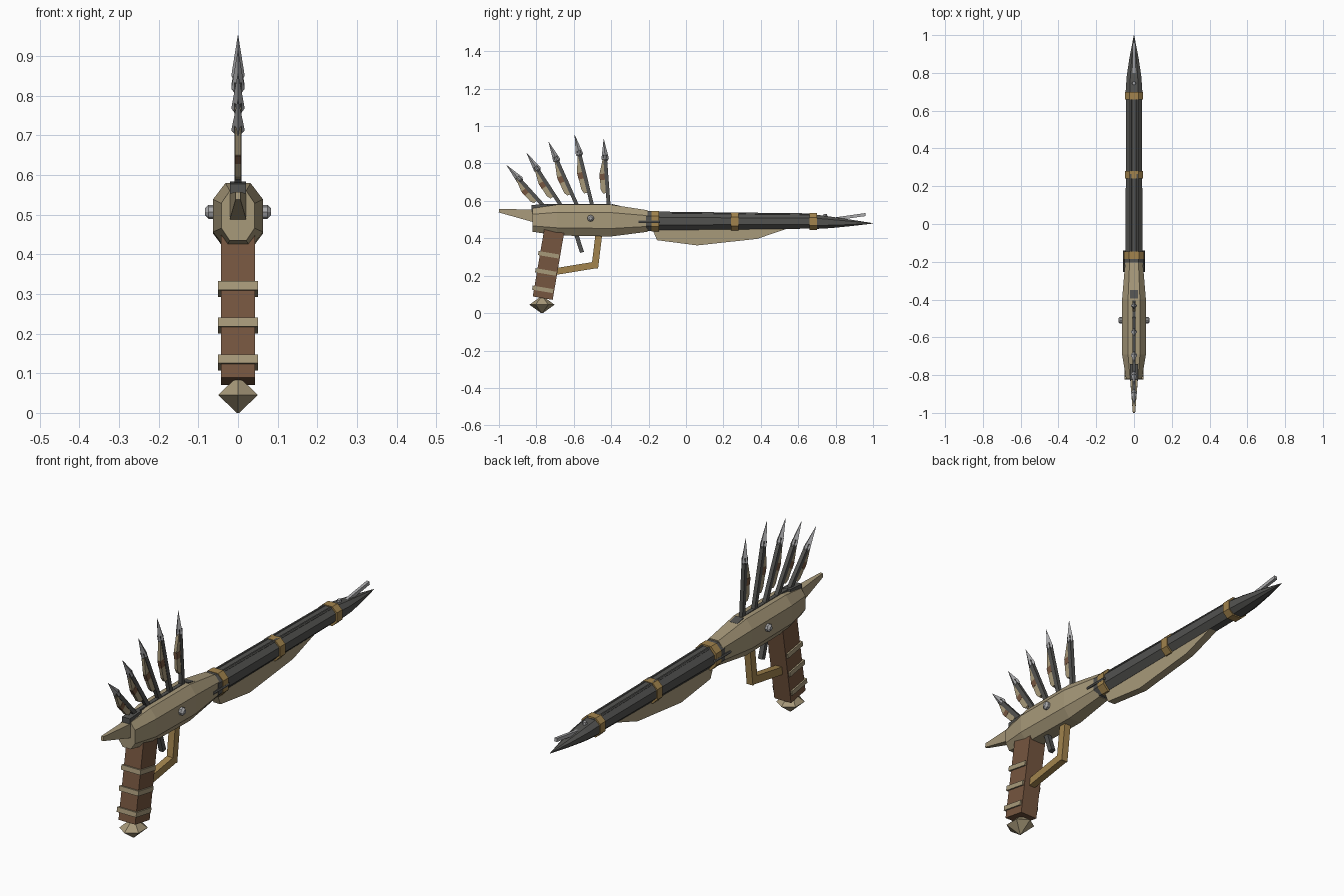
import bpy, math
from mathutils import Vector

if "Cube" in bpy.data.objects:
    bpy.data.objects.remove(bpy.data.objects["Cube"])


def material(name, rgb):
    m = bpy.data.materials.new(name)
    m.diffuse_color = (*rgb, 1)
    m.use_nodes = True
    m.node_tree.nodes["Principled BSDF"].inputs["Base Color"].default_value = m.diffuse_color
    return m


TAN = material("bone_tan", (0.39, 0.32, 0.195))
BROWN = material("leather_brown", (0.18, 0.092, 0.05))
BRASS = material("brass", (0.36, 0.23, 0.075))
STEEL = material("dark_steel", (0.085, 0.085, 0.08))
SILVER = material("silver", (0.40, 0.40, 0.41))


def skin(name, rings, mat):
    """Join equal-sized rings of points into a closed flat-shaded solid."""
    n = len(rings[0])
    verts = [tuple(p) for r in rings for p in r]
    faces = [tuple(range(n))[::-1], tuple(range(len(verts) - n, len(verts)))]
    for k in range(len(rings) - 1):
        for i in range(n):
            j = (i + 1) % n
            faces.append((k * n + i, k * n + j, k * n + n + j, k * n + n + i))
    me = bpy.data.meshes.new(name)
    me.from_pydata(verts, [], faces)
    me.validate()
    import bmesh
    bm = bmesh.new()
    bm.from_mesh(me)
    bmesh.ops.recalc_face_normals(bm, faces=bm.faces)
    bm.to_mesh(me)
    bm.free()
    me.materials.append(mat)
    ob = bpy.data.objects.new(name, me)
    bpy.context.collection.objects.link(ob)
    return ob


def octagon(y, lo, hi, hx, c=0.5):
    """Chamfered rectangle in the xz plane."""
    z, hz = (lo + hi) / 2, (hi - lo) / 2
    pts = [(1, c), (c, 1), (-c, 1), (-1, c), (-1, -c), (-c, -1), (c, -1), (1, -c)]
    return [(hx * a, y, z + hz * b) for a, b in pts]


def loft(name, sections, mat, c=0.5):
    return skin(name, [octagon(*s, c) for s in sections], mat)


def tube(name, p, q, sides, r1, r2, mat, start=0.0, sx=1.0):
    """Straight n-sided bar or cone from p to q."""
    p, q = Vector(p), Vector(q)
    d = (q - p).normalized()
    u = Vector((1, 0, 0)) if abs(d.x) < 0.9 else Vector((0, 1, 0))
    v = d.cross(u)
    rings = []
    for c, r in ((p, r1), (q, r2)):
        rings.append([c + u * sx * r * math.cos(a) + v * r * math.sin(a)
                      for a in (start + 2 * math.pi * i / sides for i in range(sides))])
    return skin(name, rings, mat)


def bar(name, p, q, hx, hw, mat, taper=1.0):
    """Rectangular bar in the yz plane, half sizes hx and hw."""
    s = math.sqrt(2)
    return tube(name, (0, *p), (0, *q), 4, hw * s, hw * s * taper, mat, math.pi / 4, hx / hw)


def plate(name, pts, hx, mat):
    """Side profile (y, z) extruded across x."""
    return skin(name, [[(x, y, z) for y, z in pts] for x in (-hx, hx)], mat)


# receiver and tail spike
loft("receiver", [(-0.82, 0.435, 0.56, 0.042), (-0.69, 0.415, 0.58, 0.063),
                  (-0.40, 0.41, 0.58, 0.063), (-0.205, 0.435, 0.55, 0.047)], TAN)
bar("tail_spike", (-0.80, 0.518), (-1.0, 0.548), 0.022, 0.035, TAN, 0.28)

# steel inlays on the receiver top
plate("rear_top_block", [(-0.825, 0.54), (-0.825, 0.578), (-0.74, 0.584), (-0.74, 0.55)], 0.02, STEEL)
plate("spike_slot", [(-0.74, 0.56), (-0.74, 0.583), (-0.42, 0.583), (-0.42, 0.56)], 0.009, STEEL)
plate("front_top_block", [(-0.395, 0.56), (-0.395, 0.583), (-0.35, 0.573), (-0.35, 0.55)], 0.02, STEEL)

# barrel, collar, top rods and brass bands
loft("barrel", [(-0.21, 0.443, 0.54, 0.045), (0.70, 0.452, 0.53, 0.042)], STEEL, 0.42)
loft("barrel_collar", [(-0.215, 0.438, 0.545, 0.05), (-0.18, 0.438, 0.545, 0.05)], STEEL)
for i, (y, lo, hi, hx) in enumerate([(-0.165, 0.436, 0.547, 0.053),
                                     (0.26, 0.442, 0.538, 0.048), (0.68, 0.445, 0.535, 0.048)]):
    loft(f"barrel_band_{i}", [(y - 0.02, lo, hi, hx), (y + 0.02, lo, hi, hx)], BRASS)
for side, s in (("left", -1), ("right", 1)):
    tube(f"top_rod_{side}", (s * 0.017, -0.18, 0.537), (s * 0.017, 0.70, 0.527), 6, 0.007, 0.007, STEEL)
    tube(f"side_pin_{side}", (s * 0.05, -0.255, 0.488), (s * 0.05, -0.14, 0.488), 6, 0.007, 0.007, STEEL)
    tube(f"side_screw_{side}", (s * 0.05, -0.51, 0.507), (s * 0.074, -0.51, 0.507), 8, 0.018, 0.018, SILVER)
    tube(f"side_screw_cap_{side}", (s * 0.074, -0.51, 0.507), (s * 0.083, -0.51, 0.507), 8, 0.018, 0.009, SILVER)

# pointed muzzle, sight bead and bent needle
loft("muzzle_point", [(0.69, 0.45, 0.527, 0.045), (0.78, 0.455, 0.515, 0.039),
                      (0.88, 0.465, 0.50, 0.024), (1.0, 0.479, 0.481, 0.001)], STEEL)
tube("sight_bead", (0, 0.745, 0.505), (0, 0.745, 0.53), 8, 0.013, 0.009, SILVER)
bar("needle", (0.77, 0.50), (0.96, 0.527), 0.007, 0.008, SILVER)

# keel under the barrel
plate("keel", [(-0.18, 0.45), (-0.155, 0.39), (0.06, 0.362), (0.38, 0.397), (0.55, 0.455)], 0.018, TAN)

# grip, wraps and pommel
top, low = Vector((-0.703, 0.45)), Vector((-0.766, 0.08))
bar("grip", low, top, 0.043, 0.054, BROWN)
axis = (top - low).normalized()
for i, z in enumerate((0.312, 0.22, 0.127)):
    c = low + axis * ((z - low.y) / axis.y) + Vector((-0.008, 0.0))
    bar(f"grip_wrap_{i}", c - axis * 0.011, c + axis * 0.011, 0.05, 0.056, TAN)
tube("pommel_lower", (0, -0.77, 0.0), (0, -0.77, 0.045), 6, 0.004, 0.067, TAN, math.pi / 2, 0.86)
tube("pommel_upper", (0, -0.77, 0.045), (0, -0.77, 0.085), 6, 0.067, 0.012, TAN, math.pi / 2, 0.86)

# trigger and guard
bar("trigger", (-0.59, 0.43), (-0.556, 0.325), 0.011, 0.011, STEEL)
bar("guard_front", (-0.465, 0.43), (-0.488, 0.24), 0.016, 0.018, BRASS)
bar("guard_bottom", (-0.48, 0.258), (-0.70, 0.222), 0.016, 0.018, BRASS)

# fan of five spikes: shaft, vane with stripe, pointed head
bases = [(-0.75, 0.56), (-0.665, 0.57), (-0.58, 0.57), (-0.50, 0.57), (-0.413, 0.57)]
tips = [(-0.959, 0.791), (-0.852, 0.856), (-0.734, 0.914), (-0.595, 0.952), (-0.44, 0.93)]
for i, (b, t) in enumerate(zip(bases, tips)):
    b, t = Vector(b), Vector(t)
    length = (t - b).length
    d = (t - b).normalized()
    n = Vector((-d.y, d.x))
    head = t - d * 0.105

    def at(f, s):
        return tuple(b + d * length * f + n * s)
    bar(f"spike_shaft_{i}", b - d * 0.02, head + d * 0.02, 0.009, 0.010, STEEL)
    plate(f"spike_vane_{i}", [at(0.2, 0.0), at(0.2, 0.026), at(0.26, 0.036), at(0.5, 0.036),
                              at(0.72, 0.012), at(0.72, 0.0)], 0.007, TAN)
    plate(f"vane_stripe_{i}", [at(0.4, 0.0), at(0.4, 0.037), at(0.49, 0.037), at(0.49, 0.0)], 0.008, BROWN)
    tube(f"spike_head_{i}", (0, *head), (0, *t), 4, 0.02, 0.0008, SILVER, 0, 0.85)
    tube(f"head_socket_{i}", (0, *(head - d * 0.012)), (0, *head), 4, 0.011, 0.02, SILVER, 0, 0.85)
